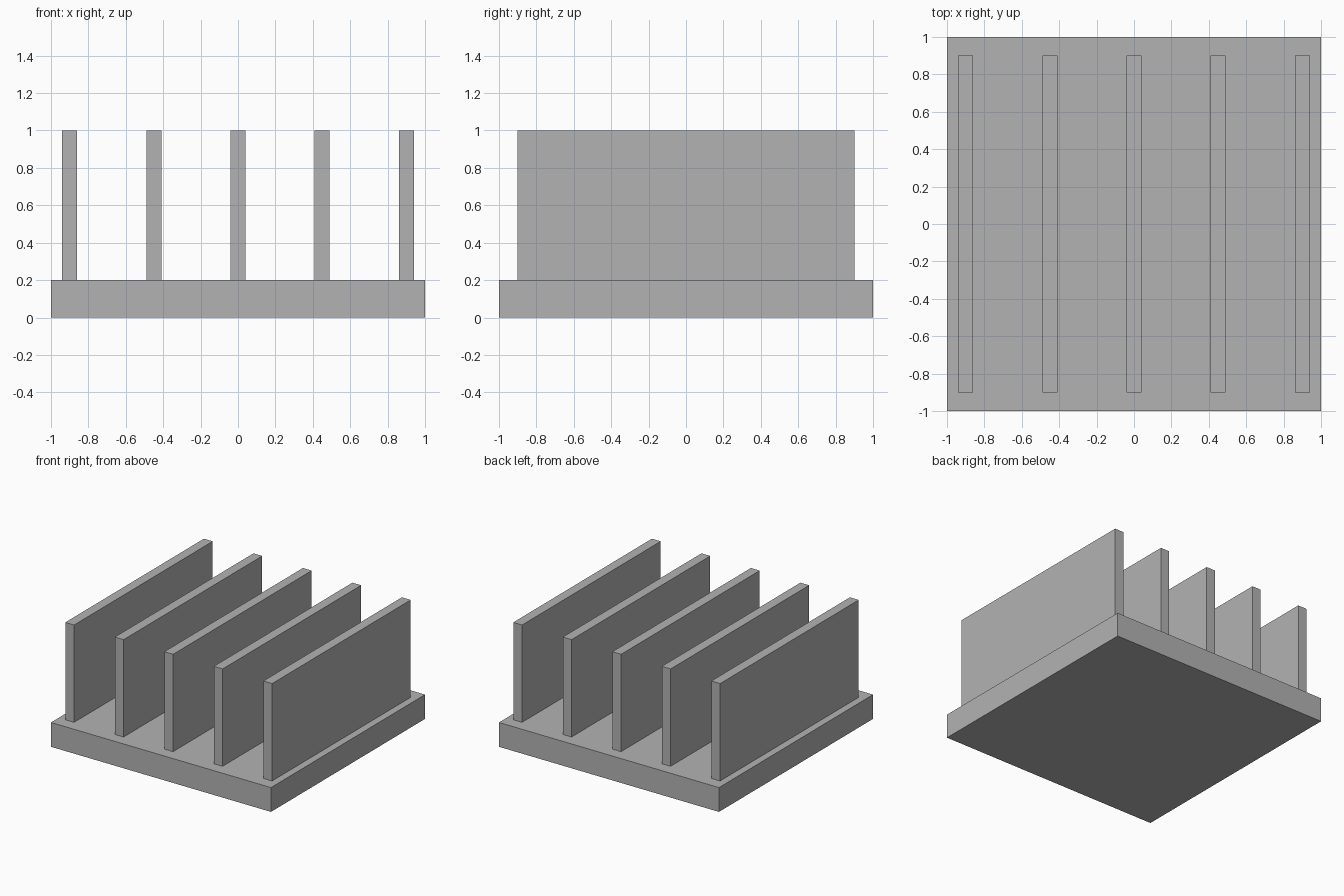
import bpy

# Remove the default cube
default = bpy.data.objects.get("Cube")
if default:
    bpy.data.objects.remove(default, do_unlink=True)

# Single plain metal colour
GREY = (0.45, 0.45, 0.45, 1.0)
metal = bpy.data.materials.new("grey_metal")
metal.use_nodes = True
metal.diffuse_color = GREY
metal.node_tree.nodes["Principled BSDF"].inputs["Base Color"].default_value = GREY


def box(name, size, centre):
    """Add a flat-sided block with the given full size."""
    bpy.ops.mesh.primitive_cube_add(size=1, location=centre)
    obj = bpy.context.object
    obj.name = obj.data.name = name
    obj.scale = size
    bpy.ops.object.transform_apply(location=False, rotation=False, scale=True)
    obj.data.materials.append(metal)
    return obj


# Base plate
BASE_HEIGHT = 0.2
box("base_plate", (2, 2, BASE_HEIGHT), (0, 0, BASE_HEIGHT / 2))

# Row of evenly spaced upright fins
FIN_COUNT, FIN_SPACING = 5, 0.45
FIN_SIZE = (0.08, 1.8, 0.8)
for i in range(FIN_COUNT):
    x = (i - (FIN_COUNT - 1) / 2) * FIN_SPACING
    box(f"fin_{i + 1}", FIN_SIZE, (x, 0, BASE_HEIGHT + FIN_SIZE[2] / 2))
